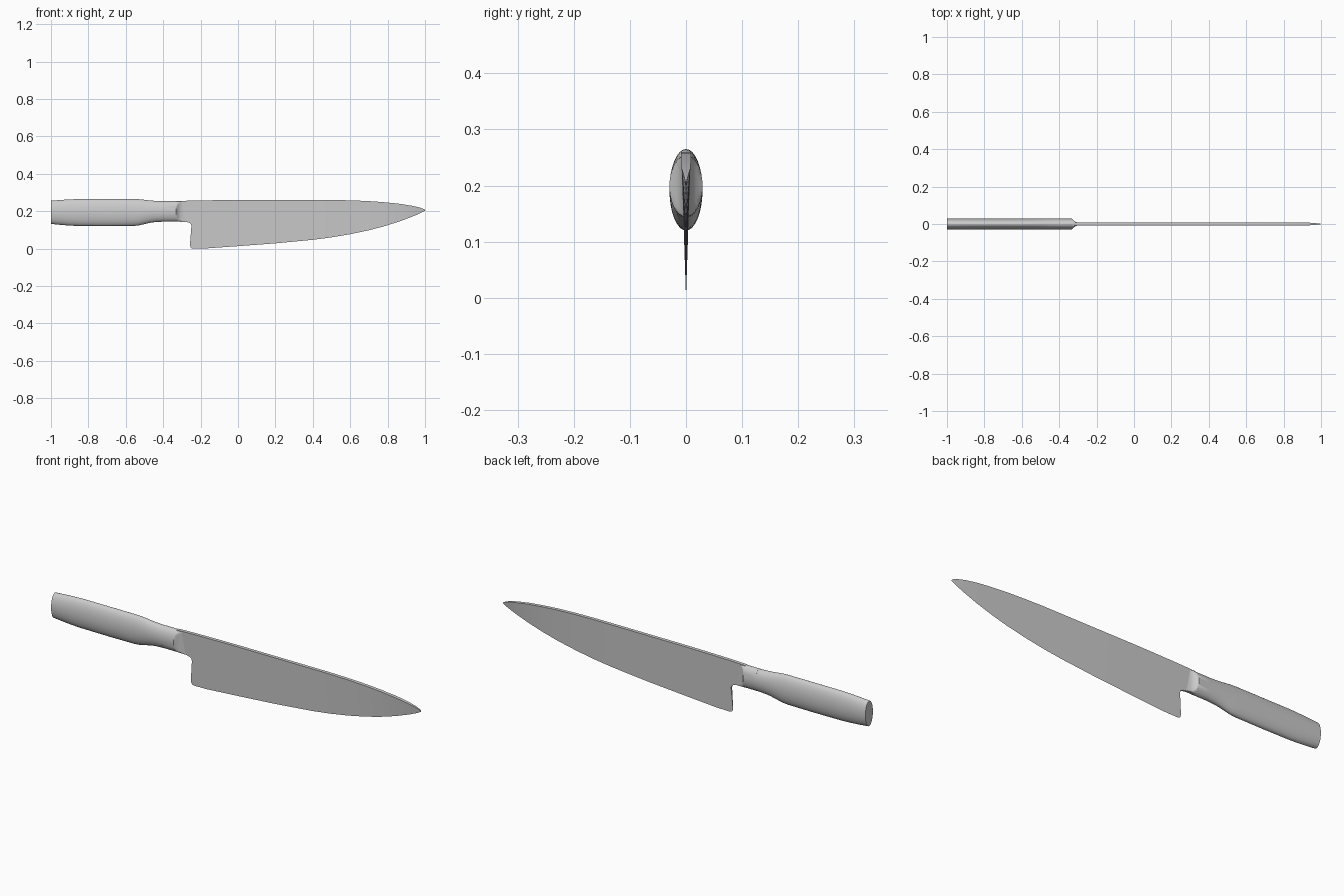
import bpy, bmesh, math

if "Cube" in bpy.data.objects:
    bpy.data.objects.remove(bpy.data.objects["Cube"])


def finish(bm, name):
    bmesh.ops.remove_doubles(bm, verts=bm.verts, dist=1e-5)
    bmesh.ops.recalc_face_normals(bm, faces=bm.faces)
    me = bpy.data.meshes.new(name)
    bm.to_mesh(me)
    bm.free()
    ob = bpy.data.objects.new(name, me)
    bpy.context.collection.objects.link(ob)
    bpy.ops.object.select_all(action='DESELECT')
    ob.select_set(True)
    bpy.context.view_layer.objects.active = ob
    bpy.ops.object.shade_smooth_by_angle(angle=math.radians(30))
    return ob


def loft(name, sections, n=48):
    """Oval rings: x, bottom z, top z, and a limit that flattens the sides."""
    bm = bmesh.new()
    rings = []
    for x, lo, hi, cut in sections:
        ring = []
        for i in range(n):
            a = 2 * math.pi * i / n
            y = max(-cut, min(cut, 0.0295 * math.cos(a)))
            ring.append(bm.verts.new((x, y, (lo + hi) / 2 + (hi - lo) / 2 * math.sin(a))))
        rings.append(ring)
    for r, s in zip(rings, rings[1:]):
        for i in range(n):
            j = (i + 1) % n
            bm.faces.new((r[i], r[j], s[j], s[i]))
    bm.faces.new(rings[0])
    bm.faces.new(rings[-1])
    return finish(bm, name)


# Handle with a swell in the grip and a narrower neck
loft("handle", [(x, lo, hi, 1) for x, lo, hi in [
    (-1, 0.132, 0.256), (-0.95, 0.127, 0.260), (-0.9, 0.123, 0.263), (-0.85, 0.121, 0.265),
    (-0.7, 0.120, 0.265), (-0.56, 0.121, 0.265), (-0.53, 0.124, 0.264), (-0.50, 0.131, 0.261),
    (-0.47, 0.138, 0.257), (-0.44, 0.142, 0.255), (-0.40, 0.144, 0.253)]])

# Bolster ground down in a concave sweep to meet the blade
loft("bolster", [(x, 0.144, 0.254, c) for x, c in [
    (-0.40, 1), (-0.332, 0.0295), (-0.327, 0.024), (-0.321, 0.018), (-0.314, 0.013),
    (-0.305, 0.009), (-0.295, 0.007), (-0.28, 0.004)]])

# Blade: heel and tang plate, then wedge columns (x, edge z, spine z, half thickness)
T = 0.0085
heel = [(-0.24, 0.257), (-0.33, 0.254), (-0.33, 0.144), (-0.28, 0.143), (-0.263, 0.139),
        (-0.252, 0.132), (-0.249, 0.122), (-0.257, 0.02), (-0.254, 0.008), (-0.248, 0.002),
        (-0.24, 0)]
columns = [(-0.24, 0, 0.257, T), (-0.17, 0.001, 0.258, T), (-0.1, 0.006, 0.259, T),
           (0, 0.013, 0.260, T), (0.2, 0.028, 0.260, T), (0.4, 0.047, 0.260, T),
           (0.5, 0.060, 0.260, T), (0.6, 0.077, 0.258, T), (0.7, 0.098, 0.254, T),
           (0.78, 0.119, 0.248, T), (0.86, 0.144, 0.240, T), (0.93, 0.170, 0.229, 0.0075),
           (0.97, 0.187, 0.220, 0.0045), (0.99, 0.197, 0.213, 0.0025), (1, 0.203, 0.207, 0.001)]
bm = bmesh.new()
sides = []
for s in (-1, 1):
    plate = [bm.verts.new((x, s * T * z / 0.257, z)) for x, z in heel]
    bm.faces.new(plate)
    low = [plate[-1]] + [bm.verts.new((x, 0, e)) for x, e, p, t in columns[1:]]
    top = [plate[0]] + [bm.verts.new((x, s * t, p)) for x, e, p, t in columns[1:]]
    for i in range(len(low) - 1):
        bm.faces.new((low[i], low[i + 1], top[i + 1], top[i]))
    sides.append((plate, low, top))
(pa, la, ta), (pb, lb, tb) = sides
for i in range(len(pa) - 1):
    bm.faces.new((pa[i], pa[i + 1], pb[i + 1], pb[i]))
for i in range(len(ta) - 1):
    bm.faces.new((ta[i], ta[i + 1], tb[i + 1], tb[i]))
bm.faces.new((la[-1], ta[-1], tb[-1]))
finish(bm, "blade")
